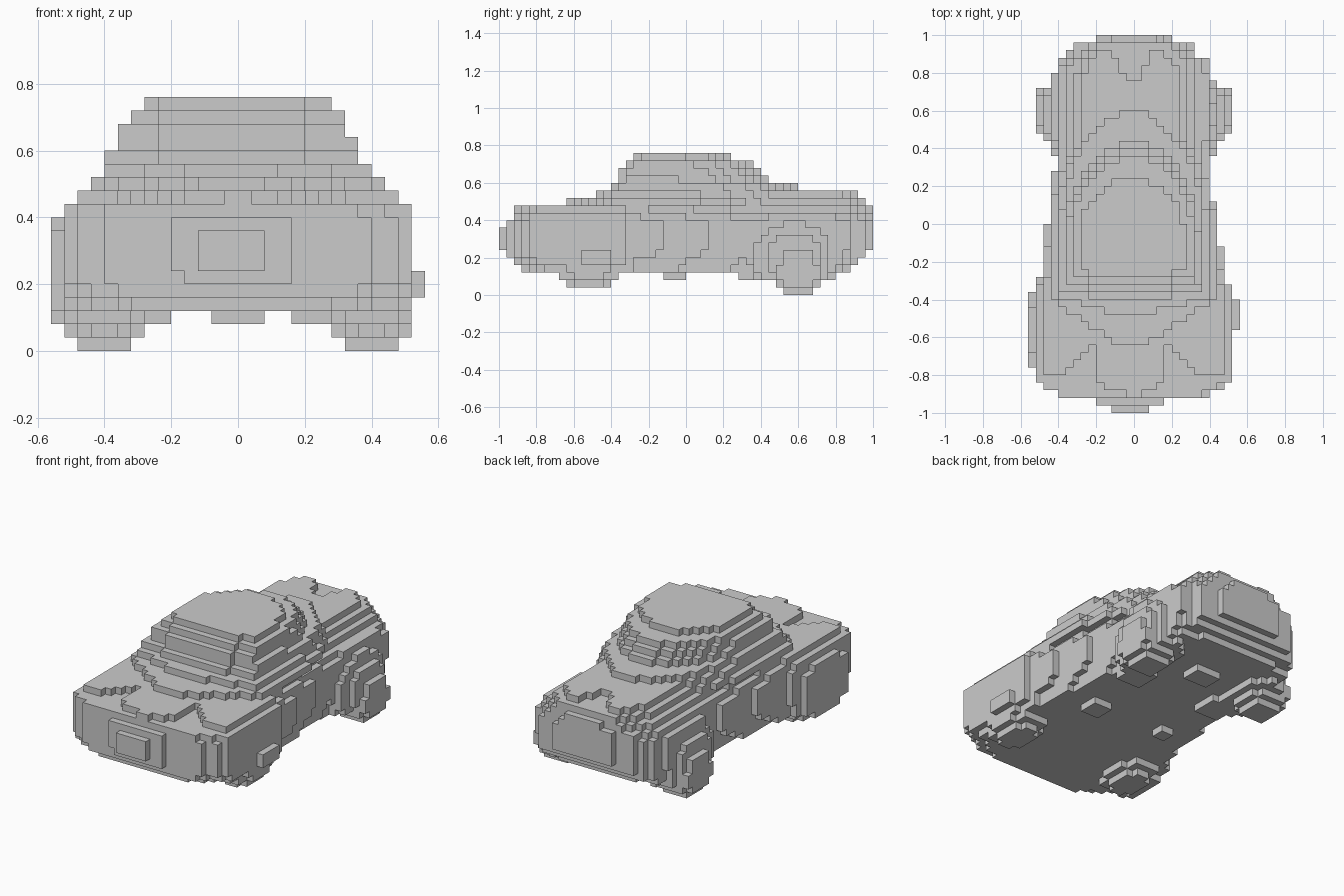
import bpy
import bmesh
from mathutils import Vector

if "Cube" in bpy.data.objects:
    bpy.data.objects.remove(bpy.data.objects["Cube"], do_unlink=True)

S = 0.04  # block size

grey = bpy.data.materials.new("plain grey")
grey.use_nodes = True
GREY = (0.6, 0.6, 0.6, 1.0)
grey.diffuse_color = GREY
grey.node_tree.nodes["Principled BSDF"].inputs["Base Color"].default_value = GREY


def lerp(table, v):
    """Piecewise linear lookup in a list of (key, value) pairs."""
    if v <= table[0][0]:
        return table[0][1]
    for (a, p), (b, q) in zip(table, table[1:]):
        if v <= b:
            return p + (q - p) * (v - a) / (b - a)
    return table[-1][1]


# Half width of the body along its length
PLAN = [(-.98, .105), (-.94, .175), (-.9, .4), (-.86, .48), (-.82, .528), (-.34, .528),
        (-.28, .49), (-.12, .47), (0, .45), (.12, .43), (.24, .42), (.28, .4), (.4, .4),
        (.46, .42), (.78, .42), (.82, .41), (.86, .39), (.9, .35), (.94, .32), (.98, .2)]
# Front and rear ends of the body by height
NOSE = [(.14, -.88), (.18, -.92), (.22, -.96), (.26, -1), (.34, -1), (.38, -.96), (.46, -.92)]
TAIL = [(.14, .86), (.18, .92), (.22, .96), (.26, 1), (.46, 1), (.5, .96), (.54, .92)]
DECK = [(-.3, .48), (0, .52), (.1, .56)]
SHOULDER = [(-.3, .8), (.1, .9), (.5, 1.2)]


def body(x, y, z):
    a = abs(x + .01)
    low = max(0, .24 - z)
    if not .12 < z < lerp(DECK, y) + .001:
        return False
    # rounded lower corners of the nose, rounded corners of the tail
    chin = .7 * max(0, a - 1.33 * z - .09)
    rump = 3 * low * a * a + .6 * a * max(0, z - .3)
    if not lerp(NOSE, z) + chin < y < lerp(TAIL, z) - rump + .02:
        return False
    if a > lerp(PLAN, y) - max(0, z - .4) * lerp(SHOULDER, y) - .3 * low:
        return False
    # lamp recesses and pointed edge on the bonnet
    if z > .44 and y < -.6:
        if a > .36:
            return y > -.8
        if a > .18:
            return y > -.64 - (a - .2)
        return y > -.92 + .4 * a
    # groove in the tail
    return not (z > .52 and y > .76 and a < .02 + (y - .76) * .6)


# Windscreen line, rear end, half width and front sweep of the cabin by height
SCREEN = [(.5, -.64), (.54, -.48), (.58, -.4), (.62, -.36), (.66, -.36), (.7, -.32), (.74, -.28)]
BACK = [(.54, .62), (.58, .6), (.62, .44), (.66, .4), (.7, .36), (.74, .24)]
GIRTH = [(.5, .44), (.54, .4), (.58, .38), (.62, .35), (.66, .34), (.7, .32), (.74, .28)]
SWEEP = [(.5, .7), (.54, .3), (.58, .14)]


def cabin(x, y, z):
    if not .48 < z < .76:
        return False
    a, back = abs(x + .01), lerp(BACK, z)
    if y > back or y < lerp(SCREEN, z) + lerp(SWEEP, z) * max(0, a - .08):
        return False
    taper = max(0, y + .06) / (back + .06)
    return a < lerp(GIRTH, z) * (1 - taper ** 2) ** .55 + .001


def blob(centre, radii, powers, floor=0):
    """Blocky rounded solid, cut off below the floor height."""
    def inside(*p):
        terms = zip(p, centre, radii, powers)
        return p[2] > floor and sum(abs((v - c) / r) ** e for v, c, r, e in terms) < 1
    return inside


def box(x0, x1, y0, y1, z0, z1):
    return lambda x, y, z: x0 < x < x1 and y0 < y < y1 and z0 < z < z1


parts = {"body": body, "cabin": cabin}
for side, s in (("left", 1), ("right", -1)):
    parts["front_wheel_" + side] = blob((s * .4, -.52, .16), (.13, .19, .13), (3, 1.5, 2))
    parts["rear_wheel_" + side] = blob((s * .4, .6, .13), (.13, .14, .14), (3, 2.4, 2))
    parts["rear_arch_" + side] = blob((s * .35, .57, .2), (.14, .24, .22), (2, 2, 2), .08)
    low, high = sorted((s * .2, s * .36))
    parts["rear_sill_" + side] = box(low, high, .28, .44, .08, .12)
parts["front_hub_left"] = box(.52, .56, -.56, -.4, .16, .24)
parts["front_arch_right"] = blob((-.54, -.56, .24), (.03, .205, .17), (2, 2.5, 2.5))
parts["rear_hub_left"] = box(.48, .52, .56, .6, .08, .12)
parts["rear_hub_right"] = box(-.52, -.48, .52, .64, .08, .2)
parts["underside_mount_left"] = box(.16, .28, -.12, 0, .08, .12)
parts["underside_mount_right"] = box(-.28, -.2, -.08, 0, .08, .12)
parts["underside_mount_rear"] = box(-.08, .08, .52, .64, .08, .12)

# Assign every block to the first part that claims it
owner = {}
for i in range(-14, 14):
    for j in range(-25, 25):
        for k in range(19):
            c = [(n + .5) * S for n in (i, j, k)]
            for name, inside in parts.items():
                if inside(*c):
                    owner[i, j, k] = name
                    break

AXES = [Vector((1, 0, 0)), Vector((0, 1, 0)), Vector((0, 0, 1))]


def build(name):
    """Make the exposed block faces of one part."""
    bm = bmesh.new()
    for cell, part in owner.items():
        if part != name:
            continue
        centre = Vector(cell) + Vector((.5, .5, .5))
        for n in range(3):
            for d in (1, -1):
                normal = AXES[n] * d
                beside = tuple(int(v) for v in Vector(cell) + normal)
                if beside in owner:
                    continue
                u, v = AXES[(n + 1) % 3] * d, AXES[(n + 2) % 3]
                corners = (-u - v, u - v, u + v, v - u)
                bm.faces.new([bm.verts.new((centre + (normal + q) / 2) * S) for q in corners])
    bmesh.ops.remove_doubles(bm, verts=bm.verts, dist=S / 10)
    mesh = bpy.data.meshes.new(name)
    bm.to_mesh(mesh)
    bm.free()
    mesh.materials.append(grey)
    bpy.context.collection.objects.link(bpy.data.objects.new(name, mesh))


for part_name in parts:
    if part_name in owner.values():
        build(part_name)
